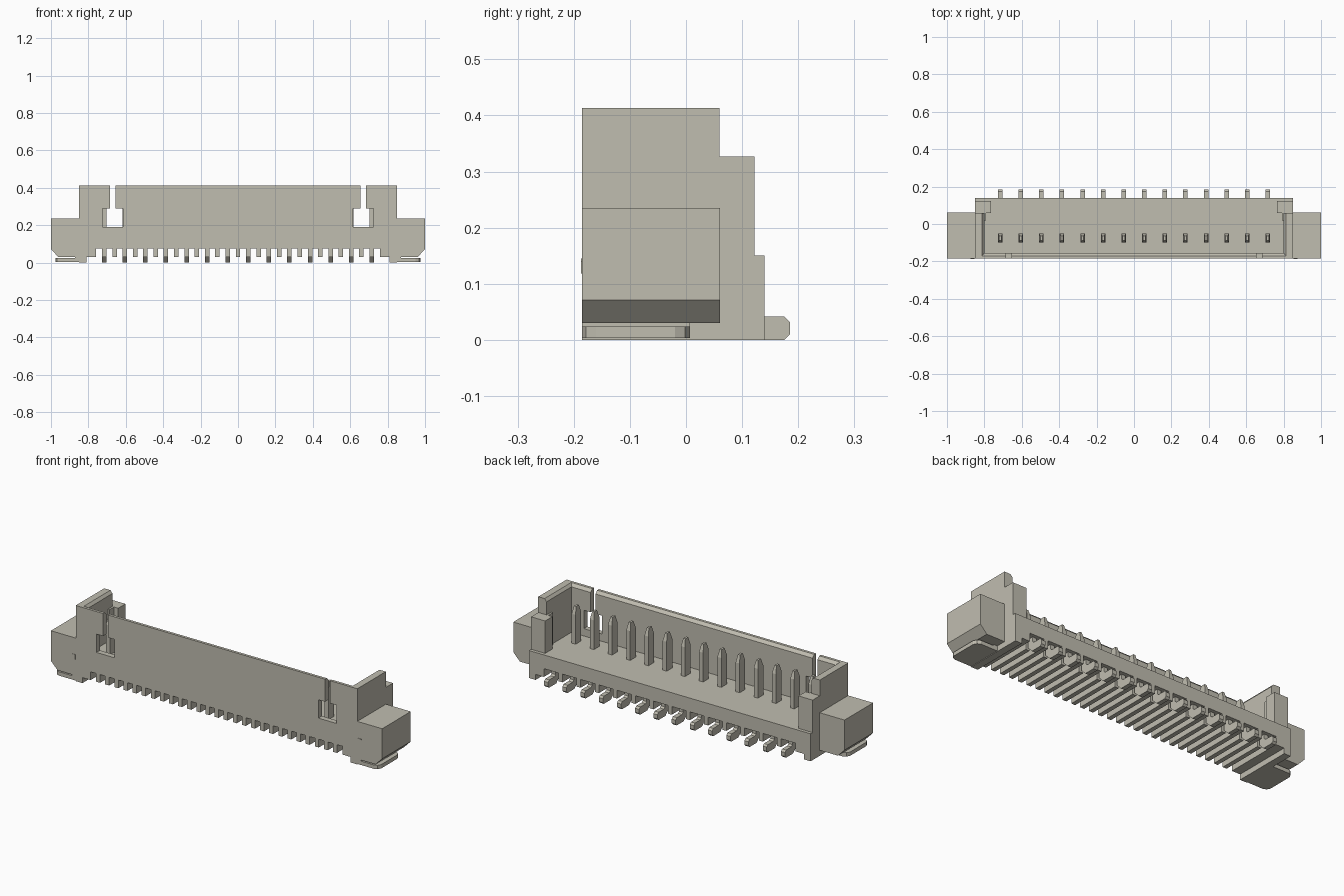
import bpy, bmesh

cube = bpy.data.objects.get("Cube")
if cube:
    bpy.data.objects.remove(cube, do_unlink=True)

mat = bpy.data.materials.new("warm_grey")
mat.use_nodes = True
COLOUR = (0.53, 0.51, 0.435, 1)
mat.diffuse_color = COLOUR
mat.node_tree.nodes["Principled BSDF"].inputs["Base Color"].default_value = COLOUR


def prism(bm, profile, axis, a, b):
    """Extrude a profile along axis: x uses (y, z), y uses (x, z)."""
    def at(p, t):
        return (t, p[0], p[1]) if axis == 'x' else (p[0], t, p[1])
    lo = [bm.verts.new(at(p, a)) for p in profile]
    hi = [bm.verts.new(at(p, b)) for p in profile]
    n = len(profile)
    bm.faces.new(lo)
    bm.faces.new(hi[::-1])
    for i in range(n):
        j = (i + 1) % n
        bm.faces.new((lo[j], lo[i], hi[i], hi[j]))


def box(bm, x0, x1, y0, y1, z0, z1):
    prism(bm, [(x0, z0), (x1, z0), (x1, z1), (x0, z1)], 'y', y0, y1)


def finish(bm, name, mirror=False):
    bmesh.ops.recalc_face_normals(bm, faces=bm.faces[:])
    mesh = bpy.data.meshes.new(name)
    bm.to_mesh(mesh)
    bm.free()
    mesh.materials.append(mat)
    ob = bpy.data.objects.new(name, mesh)
    bpy.context.collection.objects.link(ob)
    if mirror:
        ob.modifiers.new("Mirror", 'MIRROR').use_mirror_merge = False
    return ob


FRONT, BACK, TOP, FLOOR = -0.185, 0.14, 0.413, 0.15
PINS = [-0.715 + 0.11 * i for i in range(14)]

# Base slab under the cavity
bm = bmesh.new()
box(bm, -0.85, 0.85, FRONT, BACK, 0.075, FLOOR)
finish(bm, "base")

# Ribs beneath the slab: short behind each pin, full depth in between
bm = bmesh.new()
for x in PINS:
    box(bm, x - 0.012, x + 0.012, FRONT, 0.07, 0.03, 0.075)
for x in PINS[:-1]:
    box(bm, x + 0.043, x + 0.067, FRONT, BACK, 0.03, 0.075)
finish(bm, "underside_ribs")

# Front wall: chamfered rim with a slot and window near each end
rim = [(FRONT, 0.29), (-0.155, 0.29), (-0.155, 0.398), (-0.17, TOP), (FRONT, TOP)]
bm = bmesh.new()
prism(bm, rim, 'x', -0.655, 0.655)
box(bm, -0.615, 0.615, FRONT, -0.155, 0.19, 0.29)
box(bm, -0.85, 0.85, FRONT, -0.155, FLOOR, 0.19)
finish(bm, "front_wall")

bm = bmesh.new()
prism(bm, rim, 'x', 0.685, 0.85)
box(bm, 0.725, 0.85, FRONT, -0.155, 0.19, 0.29)
finish(bm, "front_wall_ends", True)

# Side walls with chamfered inner rim, and lower posts at the back
bm = bmesh.new()
prism(bm, [(0.80, FLOOR), (0.85, FLOOR), (0.85, TOP), (0.812, TOP), (0.80, 0.398)],
      'y', -0.17, 0.06)
finish(bm, "side_walls", True)
bm = bmesh.new()
box(bm, 0.765, 0.85, 0.06, 0.122, FLOOR, 0.327)
box(bm, 0.79, 0.85, 0.02, 0.06, FLOOR, 0.327)
finish(bm, "back_posts", True)

# Stepped end supports
bm = bmesh.new()
box(bm, 0.76, 0.85, FRONT, BACK, 0.03, 0.075)
box(bm, 0.81, 0.85, FRONT, BACK, 0, 0.03)
finish(bm, "end_feet", True)

# Outer ears with a chamfered lower corner
bm = bmesh.new()
prism(bm, [(0.85, 0.03), (0.96, 0.03), (1, 0.071), (1, 0.235), (0.85, 0.235)],
      'y', FRONT, 0.061)
ears = finish(bm, "ears", True)

# Solder tabs with clipped outer corners, joined up to the ears
bm = bmesh.new()
outline = [(0.85, FRONT), (0.95, FRONT), (0.968, -0.178), (0.977, -0.16),
           (0.977, -0.02), (0.968, -0.002), (0.95, 0.007), (0.85, 0.007)]
bottom = bm.faces.new([bm.verts.new((x, y, 0.003)) for x, y in outline])
up = bmesh.ops.extrude_face_region(bm, geom=[bottom])["geom"]
bmesh.ops.translate(bm, vec=(0, 0, 0.021),
                    verts=[v for v in up if isinstance(v, bmesh.types.BMVert)])
box(bm, 0.85, 0.872, FRONT, 0.007, 0.015, 0.035)
finish(bm, "solder_tabs", True)

# Small hooked marks on the front of the ears
bm = bmesh.new()
box(bm, 0.853, 0.858, FRONT - 0.002, FRONT, 0.118, 0.145)
box(bm, 0.858, 0.874, FRONT - 0.002, FRONT, 0.140, 0.145)
finish(bm, "ear_marks", True)

# Upright contact pins with tapered tips
bm = bmesh.new()
for x in PINS:
    box(bm, x - 0.012, x + 0.012, -0.1, -0.052, 0.14, 0.31)
    rings = []
    for s, z in ((1, 0.31), (0.5, 0.35)):
        rings.append([bm.verts.new((x + 0.012 * s * i, -0.076 + 0.024 * s * j, z))
                      for i, j in ((-1, -1), (1, -1), (1, 1), (-1, 1))])
    bm.faces.new(rings[1])
    for i in range(4):
        j = (i + 1) % 4
        bm.faces.new((rings[0][i], rings[0][j], rings[1][j], rings[1][i]))
finish(bm, "contact_pins")

# Bent solder leads coming out at the back
lead = [(0.085, 0.08), (0.085, 0.03), (0.115, 0), (0.175, 0), (0.185, 0.01),
        (0.185, 0.032), (0.175, 0.042), (0.13, 0.042), (0.12, 0.05), (0.12, 0.08)]
bm = bmesh.new()
for x in PINS:
    prism(bm, lead, 'x', x - 0.012, x + 0.012)
finish(bm, "solder_leads")
